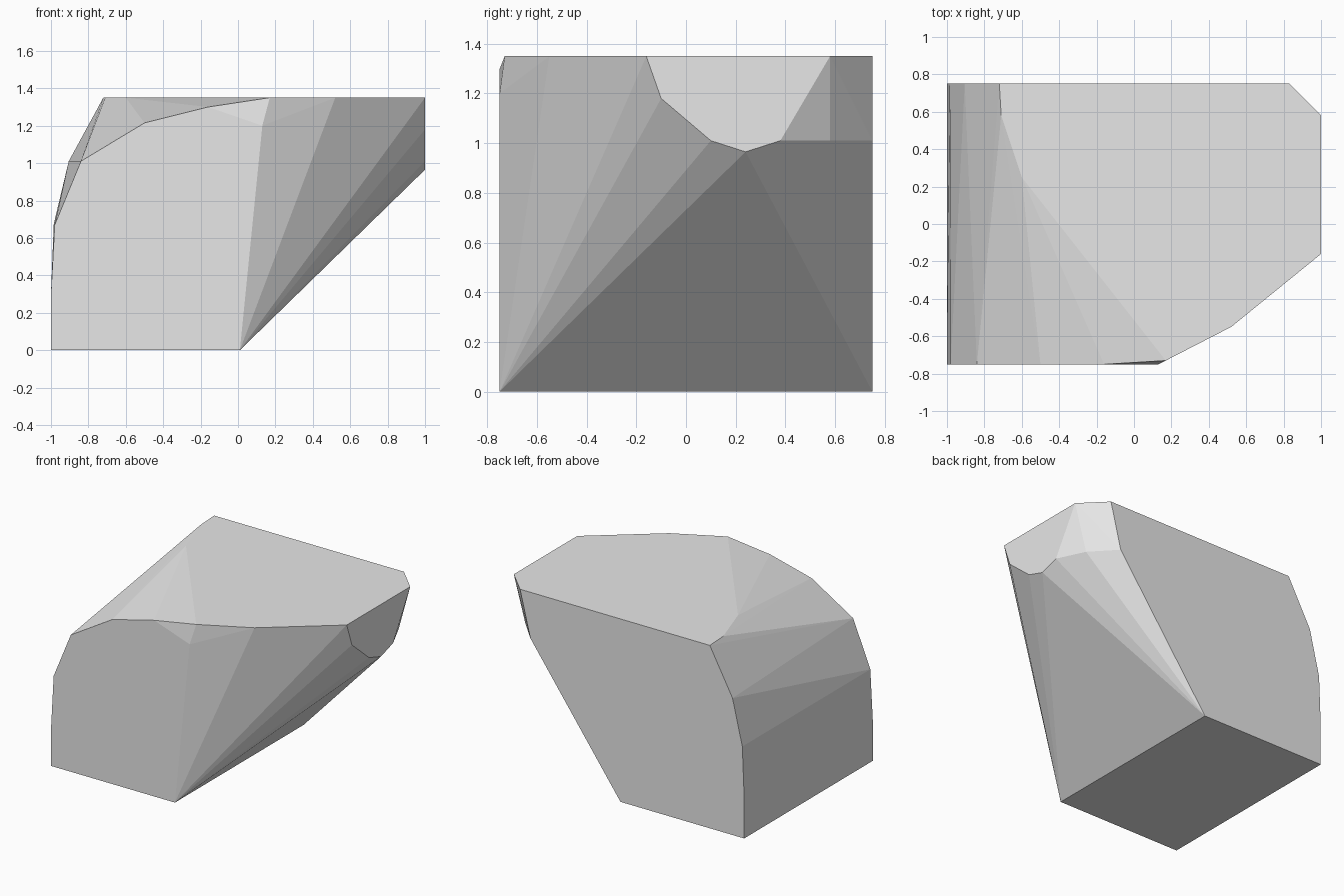
import bpy
import bmesh
import math

if "Cube" in bpy.data.objects:
    bpy.data.objects.remove(bpy.data.objects["Cube"])

# Outlines of the four flat sides of the faceted block
front = [(-1, 0), (0.01, 0), (0.13, 1.2), (-0.16, 1.30), (-0.5, 1.215),
         (-0.84, 1.01), (-0.98, 0.67), (-1, 0.3)]                       # x, z
back = [(-1, 0), (0.01, 0), (0.745, 1.01), (0.83, 1.35), (-0.72, 1.35),
        (-0.905, 1.01), (-0.985, 0.675), (-1, 0.3)]                     # x, z
top = [(-0.71, 0.58), (-0.6, 0.25), (0.17, -0.73), (0.52, -0.55),
       (1, -0.16), (1, 0.58), (0.83, 0.75), (-0.72, 0.75)]              # x, y
right = [(-0.16, 1.35), (-0.1, 1.18), (0.1, 1.01), (0.24, 0.965),
         (0.38, 1.01), (0.58, 1.35)]                                    # y, z

points = {(x, -0.75, z) for x, z in front}
points |= {(x, 0.75, z) for x, z in back}
points |= {(x, y, 1.35) for x, y in top}
points |= {(1, y, z) for y, z in right}
points.add((0.905, 0.58, 1.01))  # rear right chamfer corner

# Skin the outlines into one convex solid
bm = bmesh.new()
for p in sorted(points):
    bm.verts.new(p)
hull = bmesh.ops.convex_hull(bm, input=bm.verts[:])
loose = [v for v in bm.verts if not v.link_faces]
bmesh.ops.delete(bm, geom=loose, context='VERTS')
bmesh.ops.dissolve_limit(bm, angle_limit=math.radians(0.3),
                         verts=bm.verts[:], edges=bm.edges[:])
bmesh.ops.recalc_face_normals(bm, faces=bm.faces[:])

mesh = bpy.data.meshes.new("faceted_block")
bm.to_mesh(mesh)
bm.free()

# Plain grey colour
grey = bpy.data.materials.new("light_grey")
grey.diffuse_color = (0.8, 0.8, 0.8, 1)
grey.use_nodes = True
grey.node_tree.nodes["Principled BSDF"].inputs["Base Color"].default_value = grey.diffuse_color
mesh.materials.append(grey)

block = bpy.data.objects.new("faceted_block", mesh)
bpy.context.collection.objects.link(block)
